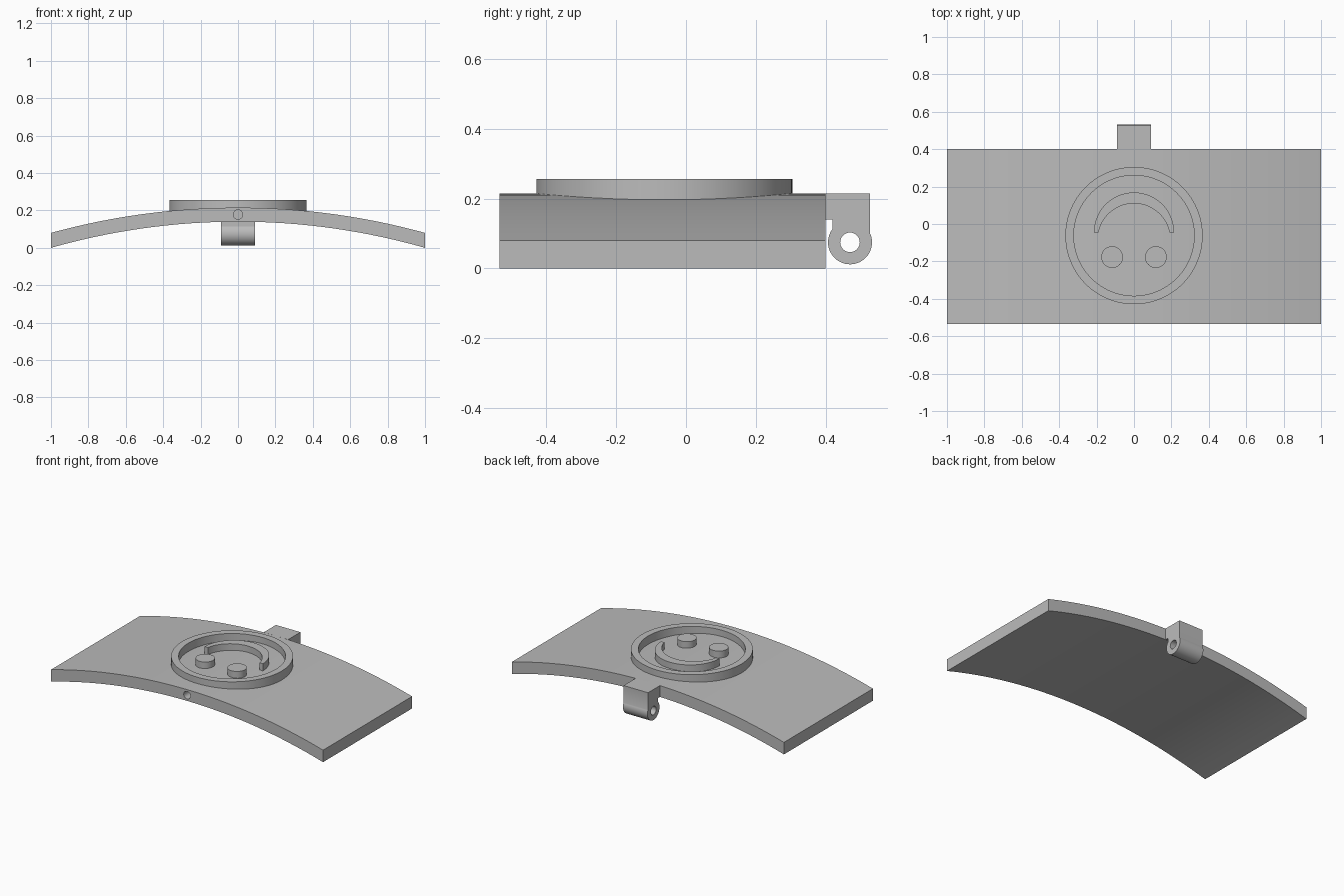
import bpy, bmesh
from math import sin, cos, asin, acos, pi, radians
from mathutils import Matrix, Vector

cube = bpy.data.objects.get("Cube")
if cube:
    bpy.data.objects.remove(cube, do_unlink=True)

grey = bpy.data.materials.new("plain grey")
grey.use_nodes = True
grey.diffuse_color = (0.5, 0.5, 0.5, 1)
grey.node_tree.nodes["Principled BSDF"].inputs["Base Color"].default_value = (0.5, 0.5, 0.5, 1)

# Directions of the profile's two axes and of its extrusion
ALONG_X = ((0, 1, 0), (0, 0, 1), (1, 0, 0))
ALONG_Y = ((1, 0, 0), (0, 0, 1), (0, -1, 0))
ALONG_Z = ((1, 0, 0), (0, 1, 0), (0, 0, 1))


def arc(cx, cy, r, start, end, n):
    return [(cx + r * cos(start + (end - start) * i / n),
             cy + r * sin(start + (end - start) * i / n)) for i in range(n + 1)]


def circle(cx, cy, r, n=64):
    return arc(cx, cy, r, 0, 2 * pi, n)[:-1]


def extrude(name, loops, axes, low, high):
    """Fill closed loops (inner ones become holes) and extrude from low to high."""
    curve = bpy.data.curves.new(name, "CURVE")
    curve.dimensions, curve.fill_mode = "2D", "BOTH"
    curve.extrude = (high - low) / 2
    for loop in loops:
        spline = curve.splines.new("POLY")
        spline.points.add(len(loop) - 1)
        for point, (u, v) in zip(spline.points, loop):
            point.co = (u, v, 0, 1)
        spline.use_cyclic_u = True
    temp = bpy.data.objects.new(name + " outline", curve)
    bpy.context.collection.objects.link(temp)
    bpy.context.view_layer.update()
    mesh = bpy.data.meshes.new_from_object(
        temp.evaluated_get(bpy.context.evaluated_depsgraph_get()))
    bpy.data.objects.remove(temp, do_unlink=True)

    bm = bmesh.new()
    bm.from_mesh(mesh)
    bmesh.ops.remove_doubles(bm, verts=bm.verts, dist=0.0001)
    turn = Matrix(axes).transposed().to_4x4()
    shift = Matrix.Translation(Vector((0, 0, (low + high) / 2)))
    bmesh.ops.transform(bm, matrix=turn @ shift, verts=bm.verts)
    bmesh.ops.recalc_face_normals(bm, faces=bm.faces)
    bm.to_mesh(mesh)
    bm.free()
    mesh.name = name
    mesh.materials.clear()
    mesh.materials.append(grey)
    obj = bpy.data.objects.new(name, mesh)
    bpy.context.collection.objects.link(obj)
    return obj


def smooth(obj):
    bpy.ops.object.select_all(action="DESELECT")
    obj.select_set(True)
    bpy.context.view_layer.objects.active = obj
    bpy.ops.object.shade_smooth_by_angle(angle=radians(30))


def bow(edge_z, crown_z, n=32):
    """Shallow arch from x = 1 to x = -1."""
    rise = crown_z - edge_z
    r = (1 + rise * rise) / (2 * rise)
    half = asin(1 / r)
    return arc(0, crown_z - r, r, pi / 2 - half, pi / 2 + half, n)


# Curved plate with a blind pin hole in the front edge
plate = extrude("curved_plate", [bow(0.08, 0.215) + bow(0, 0.14)[::-1]],
                ALONG_Y, -0.4, 0.535)
cutter = extrude("pin_hole_cutter", [circle(0, 0.178, 0.025, 32)], ALONG_Y, 0.435, 0.6)
cutter.hide_render = True
cut = plate.modifiers.new("pin hole", "BOOLEAN")
cut.operation, cut.solver, cut.object = "DIFFERENCE", "EXACT", cutter
bpy.context.view_layer.objects.active = plate
bpy.ops.object.modifier_apply(modifier=cut.name)
bpy.data.objects.remove(cutter, do_unlink=True)

# Hinge lug with its eye
hy, hz, hr = 0.47, 0.075, 0.063
right, left = acos((0.527 - hy) / hr), acos((0.42 - hy) / hr)
lug_outline = ([(0.398, 0.215), (0.527, 0.215)]
               + arc(hy, hz, hr, right, left - 2 * pi, 48)
               + [(0.42, 0.14), (0.398, 0.14)])
lug = extrude("hinge_lug", [lug_outline, circle(hy, hz, 0.028, 32)], ALONG_X, -0.09, 0.09)

# Raised badge: rim, eyes and mouth, all sunk slightly into the plate
base, top = 0.17, 0.257
rim = extrude("badge_rim", [circle(0, -0.062, 0.367, 96), circle(0, -0.062, 0.322, 96)],
              ALONG_Z, base, top)
eyes = [extrude(name, [circle(x, -0.177, 0.058, 48)], ALONG_Z, base, top)
        for name, x in (("left_eye", 0.117), ("right_eye", -0.117))]

end = asin((-0.045 + 0.084) / 0.194)
mouth_outline = (arc(0, -0.045, 0.214, 0, pi, 40)
                 + arc(0, -0.084, 0.194, pi - end, end, 40))
mouth = extrude("mouth", [mouth_outline], ALONG_Z, base, top)

for part in [plate, lug, rim, mouth] + eyes:
    smooth(part)
